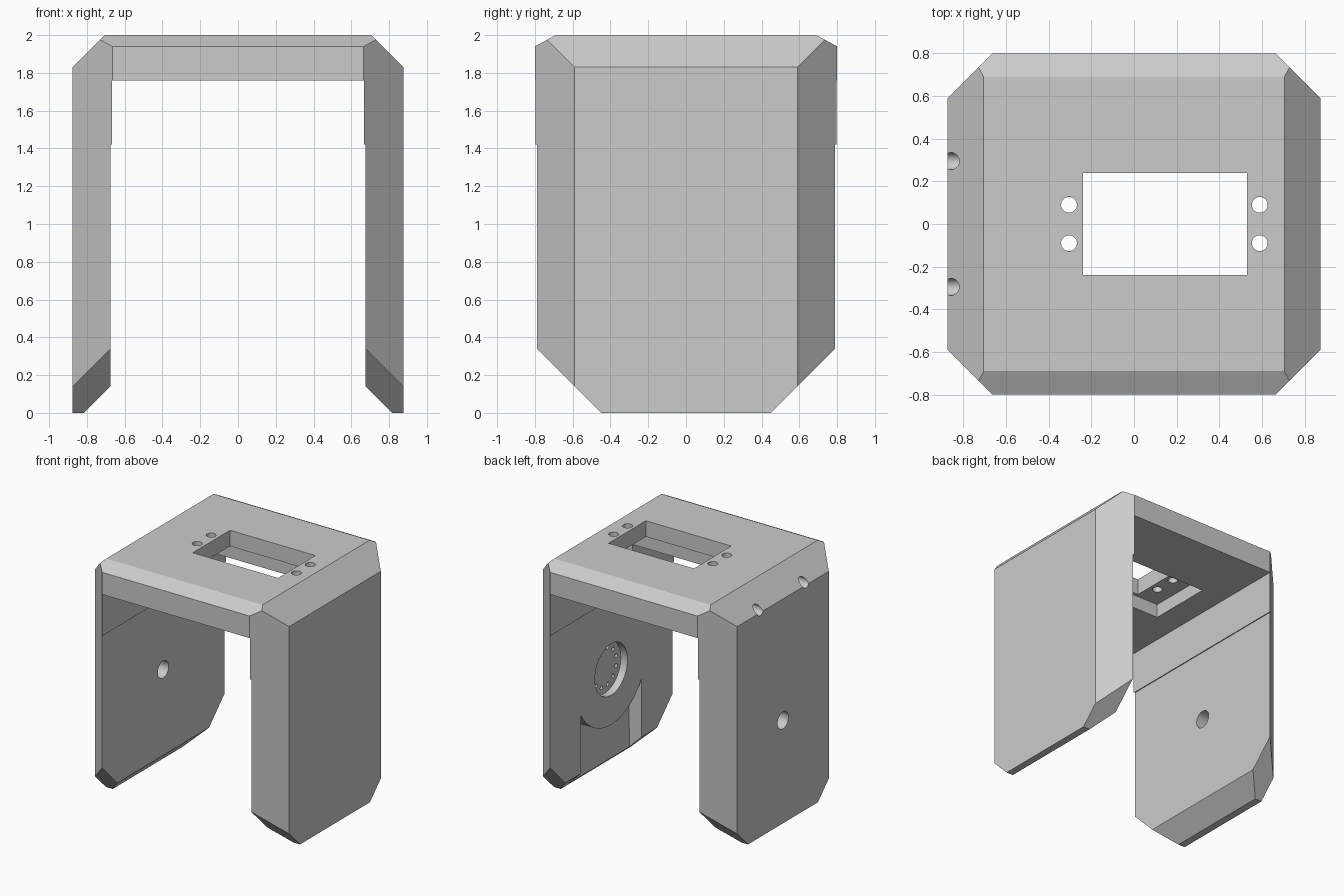
import bpy, bmesh
from math import sin, cos, pi, radians
from mathutils import Vector

if "Cube" in bpy.data.objects:
    bpy.data.objects.remove(bpy.data.objects["Cube"])

grey = bpy.data.materials.new("plain_grey")
grey.use_nodes = True
colour = (0.6, 0.6, 0.6, 1)
grey.diffuse_color = colour
grey.node_tree.nodes["Principled BSDF"].inputs["Base Color"].default_value = colour


def add_object(name, bm):
    bmesh.ops.recalc_face_normals(bm, faces=bm.faces)
    mesh = bpy.data.meshes.new(name)
    bm.to_mesh(mesh)
    bm.free()
    mesh.materials.append(grey)
    obj = bpy.data.objects.new(name, mesh)
    bpy.context.collection.objects.link(obj)
    return obj


def prism(name, outline, axis, low, high):
    """Extrude a 2D outline along an axis from low to high."""
    bm = bmesh.new()

    def place(u, v, w):
        return {"x": (w, u, v), "y": (u, w, v), "z": (u, v, w)}[axis]
    face = bm.faces.new([bm.verts.new(place(u, v, low)) for u, v in outline])
    grown = bmesh.ops.extrude_face_region(bm, geom=[face])["geom"]
    shift = Vector(place(0, 0, high - low))
    bmesh.ops.translate(bm, vec=shift, verts=[v for v in grown if isinstance(v, bmesh.types.BMVert)])
    return add_object(name, bm)


def arc(u, v, r, start=0, end=2 * pi, steps=32):
    return [(u + r * cos(start + (end - start) * i / steps),
             v + r * sin(start + (end - start) * i / steps)) for i in range(steps + 1)]


def circle(u, v, r, steps=32):
    return arc(u, v, r, steps=steps)[:-1]


def rect(u0, u1, v0, v1):
    return [(u0, v0), (u1, v0), (u1, v1), (u0, v1)]


# Outer block, trimmed by sloping planes on every side
bm = bmesh.new()
bmesh.ops.create_cube(bm, size=1)
for v in bm.verts:
    v.co = (v.co.x * 1.75, v.co.y * 1.6, v.co.z * 2 + 1)
planes = []
for s in (-1, 1):
    planes.append(((s * 0.875, 0, 1.83), (s, 0, 1)))
    planes.append(((0, s * 0.8, 1.94), (0, s * 0.06, 0.11)))
    planes.append(((0, s * 0.45, 0), (0, s, -1)))
    for t in (-1, 1):
        planes.append(((s * 0.875, t * 0.59, 0), (s, t, 0)))
for point, normal in planes:
    cut = bmesh.ops.bisect_plane(bm, geom=bm.verts[:] + bm.edges[:] + bm.faces[:], dist=1e-5,
                                 plane_co=point, plane_no=normal, clear_outer=True)
    edges = [e for e in cut["geom_cut"] if isinstance(e, bmesh.types.BMEdge)]
    bmesh.ops.contextual_create(bm, geom=edges)
bracket = add_object("mounting_bracket", bm)

# Space between the legs, with a shallow step and sloping feet
half = [(0.865, -0.05), (0.675, 0.14), (0.675, 1.42), (0.667, 1.42), (0.667, 1.76)]
opening = half + [(-x, z) for x, z in reversed(half)]
cutters = [prism("leg_opening", opening, "y", -1, 1)]

# Motor window, its pocket underneath and four screw holes
cutters.append(prism("motor_pocket", rect(-0.45, 0.738, -0.265, 0.265), "z", 1.7, 1.87))
cutters.append(prism("motor_window", rect(-0.24, 0.53, -0.24, 0.24), "z", 1.6, 2.1))
for x in (-0.305, 0.59):
    for y in (-0.09, 0.09):
        cutters.append(prism("screw_hole", circle(x, y, 0.037), "z", 1.8, 2.1))

# Pivot hole and two shoulder holes in the right leg
axle = 0.84
cutters.append(prism("pivot_hole", circle(0, axle, 0.07), "x", -1, -0.6))
for y in (-0.295, 0.295):
    cutters.append(prism("shoulder_hole", circle(y, 1.845, 0.04), "x", -1, -0.7))

# Round seat, ring of pin holes and insertion slot inside the left leg
cutters.append(prism("round_seat", circle(0, axle, 0.21, 48), "x", 0.6, 0.735))
for i in range(12):
    a = 2 * pi * (i + 0.5) / 12
    cutters.append(prism("pin_hole", circle(0.155 * cos(a), axle + 0.155 * sin(a), 0.016, 12),
                         "x", 0.7, 0.8))
slot = [(-0.39, -0.1), (0.39, -0.1)] + arc(0, axle, 0.45, radians(-30), radians(-150), 24)
cutters.append(prism("insertion_slot", slot, "x", 0.6, 0.785))

# Carve everything out of the block
bpy.ops.object.select_all(action="DESELECT")
bpy.context.view_layer.objects.active = bracket
bracket.select_set(True)
for cutter in cutters:
    mod = bracket.modifiers.new(cutter.name, "BOOLEAN")
    mod.operation = "DIFFERENCE"
    mod.solver = "EXACT"
    mod.object = cutter
    bpy.ops.object.modifier_apply(modifier=mod.name)
    bpy.data.objects.remove(cutter)

bpy.ops.object.shade_smooth_by_angle(angle=radians(20))
